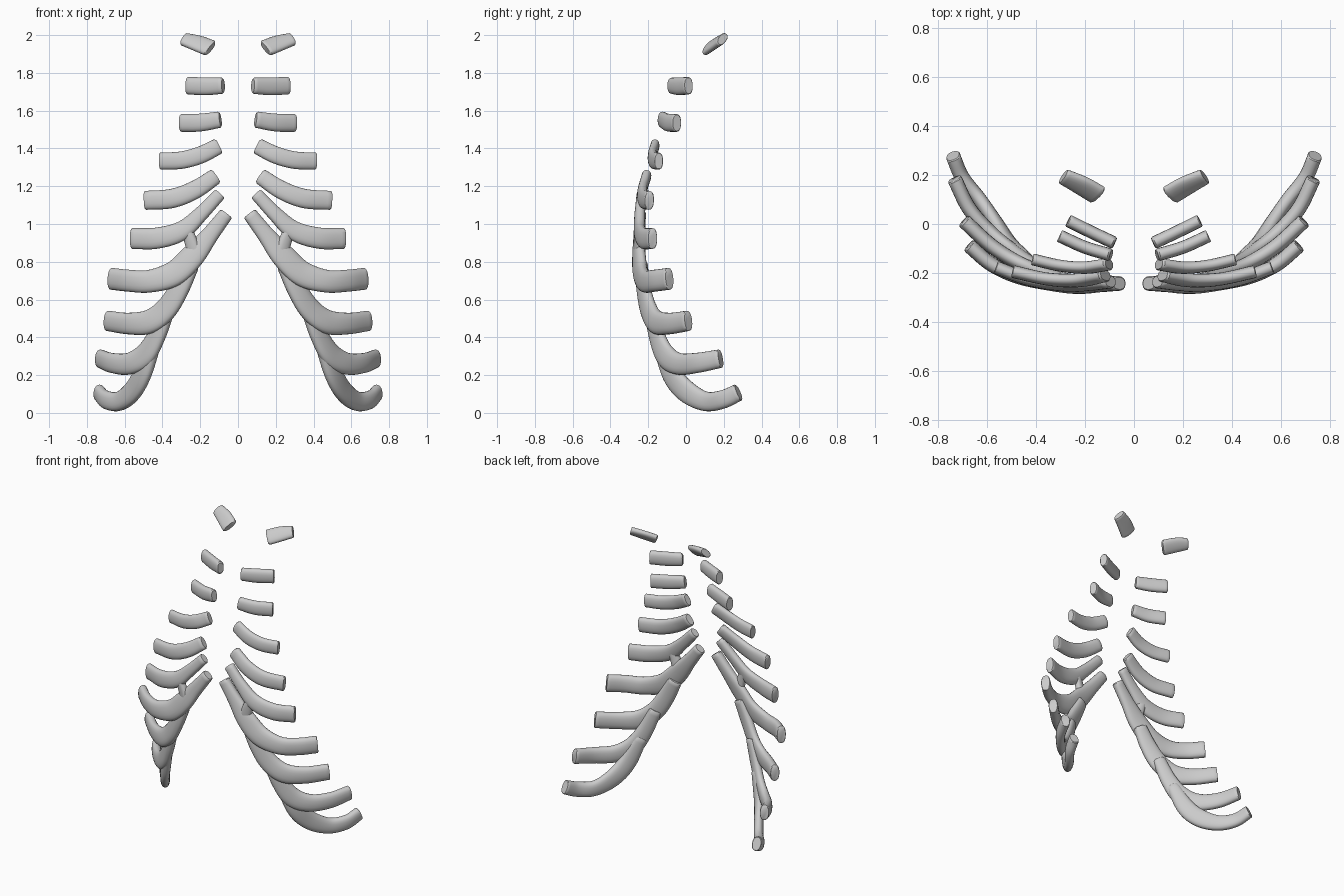
import bpy, bmesh, math
from mathutils import Vector

if "Cube" in bpy.data.objects:
    bpy.data.objects.remove(bpy.data.objects["Cube"])

SIDES, STEPS = 20, 7


def catmull(p, t):
    # smooth path through (x, y, z, half_height) points
    pts = [2 * p[0] - p[1]] + p + [2 * p[-1] - p[-2]]
    i = min(int(t), len(p) - 2)
    u = t - i
    a, b, c, d = pts[i:i + 4]
    return 0.5 * (2 * b + (c - a) * u + (2 * a - 5 * b + 4 * c - d) * u * u
                  + (3 * b - a - 3 * c + d) * u ** 3)


def cartilage(name, points, thick, normal=None):
    # sweep a flattened oval along the path, facing outward from the chest axis
    p = [Vector(q) for q in points]
    n = (len(p) - 1) * STEPS
    path = [catmull(p, i / STEPS) for i in range(n + 1)]
    rings = []
    for i, q in enumerate(path):
        t = (path[min(i + 1, n)] - path[max(i - 1, 0)]).to_3d().normalized()
        c = q.to_3d()
        out = Vector(normal) if normal else Vector((c.x, c.y - 0.4, 0))
        out = (out - t * out.dot(t)).normalized()
        up = t.cross(out)
        if i == 0:
            rings.append((c - t * 0.007, up, out, q.w, 0.82))
        rings.append((c, up, out, q.w, 1.0))
        if i == n:
            rings.append((c + t * 0.004, up, out, q.w, 0.9))
    bm = bmesh.new()
    loops = []
    for c, up, out, h, s in rings:
        loop = []
        for k in range(SIDES):
            a = 2 * math.pi * k / SIDES
            ca, sa = math.cos(a), math.sin(a)
            u = math.copysign(abs(ca) ** 0.85, ca) * h * s
            v = math.copysign(abs(sa) ** 0.85, sa) * thick * s
            loop.append(bm.verts.new(c + up * u + out * v))
        loops.append(loop)
    for a, b in zip(loops, loops[1:]):
        for k in range(SIDES):
            j = (k + 1) % SIDES
            bm.faces.new((a[k], a[j], b[j], b[k]))
    bm.faces.new(loops[0])
    bm.faces.new(loops[-1])
    bmesh.ops.recalc_face_normals(bm, faces=bm.faces[:])
    mesh = bpy.data.meshes.new(name)
    bm.to_mesh(mesh)
    bm.free()
    ob = bpy.data.objects.new(name, mesh)
    bpy.context.collection.objects.link(ob)
    bpy.ops.object.select_all(action='DESELECT')
    ob.select_set(True)
    bpy.context.view_layer.objects.active = ob
    bpy.ops.object.shade_smooth_by_angle(angle=math.radians(40))
    ob.modifiers.new("Mirror", 'MIRROR').use_mirror_merge = False


# top plate, tilted back
cartilage("costal_cartilage_1", [(.15, .12, 1.932, .052), (.215, .158, 1.957, .050),
                                 (.285, .192, 1.978, .040)], .022, (.15, -.7, .68))
# free upper cartilages
cartilage("costal_cartilage_2", [(.085, -.075, 1.732, .043), (.17, -.035, 1.729, .047),
                                 (.265, .012, 1.732, .046)], .026)
cartilage("costal_cartilage_3", [(.10, -.125, 1.552, .043), (.20, -.095, 1.537, .047),
                                 (.30, -.05, 1.535, .047)], .026)
cartilage("costal_cartilage_4", [(.107, -.165, 1.41, .043), (.20, -.178, 1.365, .046),
                                 (.30, -.17, 1.338, .046), (.41, -.145, 1.333, .045)], .024)
cartilage("costal_cartilage_5", [(.122, -.21, 1.25, .043), (.23, -.23, 1.18, .049),
                                 (.35, -.225, 1.135, .051), (.49, -.195, 1.125, .05)], .026)
cartilage("costal_cartilage_6", [(.10, -.235, 1.155, .034), (.20, -.245, 1.05, .04),
                                 (.30, -.245, .963, .052), (.43, -.225, .925, .056),
                                 (.56, -.178, .923, .055)], .027)
# web joining the sixth to the seventh
cartilage("cartilage_bridge", [(.275, -.247, .98, .03), (.25, -.25, .91, .035),
                               (.225, -.25, .83, .04)], .024)
# costal margin: every lower cartilage grows out of the one above it
cartilage("costal_cartilage_7", [(.065, -.242, 1.05, .038), (.15, -.247, .94, .047),
                                 (.24, -.25, .83, .065), (.34, -.24, .737, .068),
                                 (.47, -.215, .697, .06), (.58, -.165, .7, .058),
                                 (.67, -.09, .71, .058)], .03)
cartilage("costal_cartilage_8", [(.25, -.236, .78, .045), (.31, -.225, .66, .055),
                                 (.38, -.20, .55, .062), (.47, -.16, .483, .064),
                                 (.58, -.09, .473, .057), (.69, .01, .487, .054)], .03)
cartilage("costal_cartilage_9", [(.37, -.19, .56, .042), (.43, -.155, .41, .053),
                                 (.495, -.11, .305, .063), (.58, -.04, .26, .058),
                                 (.67, .06, .265, .053), (.73, .18, .287, .049)], .03)
cartilage("costal_cartilage_10", [(.445, -.14, .37, .042), (.505, -.08, .21, .058),
                                  (.56, 0, .115, .06), (.63, .1, .062, .052),
                                  (.70, .19, .07, .049), (.737, .275, .107, .046)], .03)
